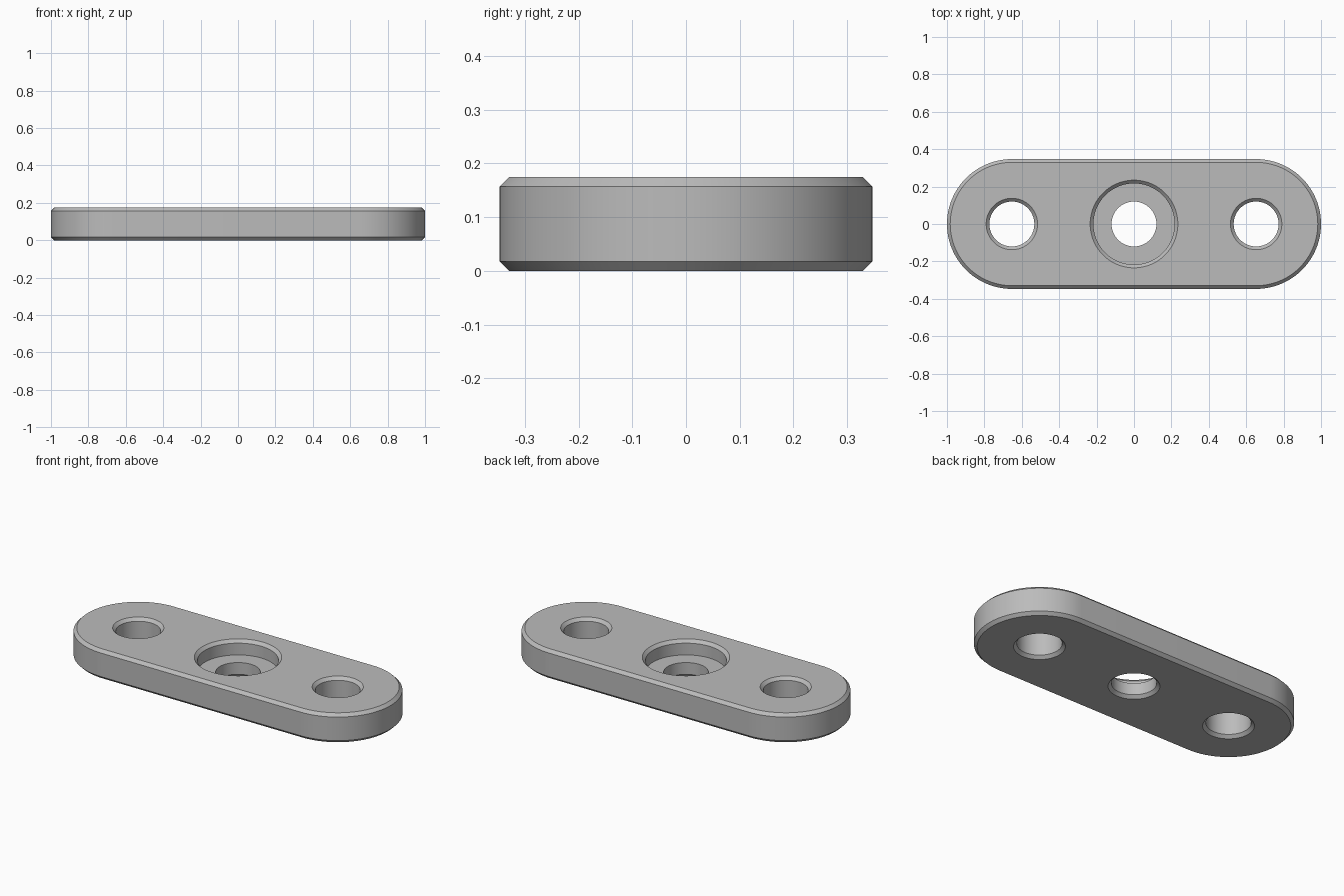
import bpy, bmesh, math

if "Cube" in bpy.data.objects:
    bpy.data.objects.remove(bpy.data.objects["Cube"], do_unlink=True)

HEIGHT, CHAMFER = 0.174, 0.0174
END_R, HOLE_R, BORE_R = 0.347, 0.12, 0.217
END_X = 1 - END_R
SEGMENTS = 96

metal = bpy.data.materials.new("grey metal")
metal.use_nodes = True
GREY = (0.5, 0.5, 0.5, 1)
metal.diffuse_color = GREY
metal.node_tree.nodes["Principled BSDF"].inputs["Base Color"].default_value = GREY


def ring(radius, spread):
    """Circle outline, pulled apart along x by spread into a slot shape."""
    half = SEGMENTS // 2
    points = []
    for side in (1, -1):
        for i in range(half + 1 if spread else half):
            a = math.pi * (i / half - 0.5) + (0 if side > 0 else math.pi)
            points.append((side * spread + radius * math.cos(a), radius * math.sin(a)))
    return points


def loft(name, profile, spread=0, x=0):
    """Solid made by stacking rings of (radius, height)."""
    bm = bmesh.new()
    rings = [[bm.verts.new((px + x, py, z)) for px, py in ring(r, spread)]
             for r, z in profile]
    for low, high in zip(rings, rings[1:]):
        for i in range(len(low)):
            j = (i + 1) % len(low)
            bm.faces.new((low[i], low[j], high[j], high[i]))
    bm.faces.new(rings[0][::-1])
    bm.faces.new(rings[-1])
    mesh = bpy.data.meshes.new(name)
    bm.to_mesh(mesh)
    bm.free()
    obj = bpy.data.objects.new(name, mesh)
    bpy.context.collection.objects.link(obj)
    mesh.materials.append(metal)
    return obj


# Rounded plate with chamfered rims
plate = loft("mounting_plate", [
    (END_R - CHAMFER, 0), (END_R, CHAMFER),
    (END_R, HEIGHT - CHAMFER), (END_R - CHAMFER, HEIGHT)], spread=END_X)

# Hole cutters, flaring past the plate so that the rims are chamfered
OVER = 0.02
flare = CHAMFER + OVER
bottom = [(HOLE_R + flare, -OVER), (HOLE_R, CHAMFER)]
through = bottom + [(HOLE_R, HEIGHT - CHAMFER), (HOLE_R + flare, HEIGHT + OVER)]
stepped = bottom + [(HOLE_R, HEIGHT / 2), (BORE_R, HEIGHT / 2),
                    (BORE_R, HEIGHT - CHAMFER), (BORE_R + flare, HEIGHT + OVER)]
cutters = [loft("left_hole_cutter", through, x=END_X),
           loft("right_hole_cutter", through, x=-END_X),
           loft("centre_bore_cutter", stepped)]

for cutter in cutters:
    cutter.hide_render = True
    cut = plate.modifiers.new(cutter.name, 'BOOLEAN')
    cut.operation = 'DIFFERENCE'
    cut.solver = 'EXACT'
    cut.object = cutter

# Bake the cuts and drop the cutters
graph = bpy.context.evaluated_depsgraph_get()
baked = bpy.data.meshes.new_from_object(plate.evaluated_get(graph))
plate.modifiers.clear()
plate.data = baked
baked.name = "mounting_plate"
for cutter in cutters:
    bpy.data.objects.remove(cutter, do_unlink=True)

# Smooth round walls, crisp chamfer edges
bpy.ops.object.select_all(action='DESELECT')
plate.select_set(True)
bpy.context.view_layer.objects.active = plate
bpy.ops.object.shade_smooth_by_angle(angle=math.radians(30))
